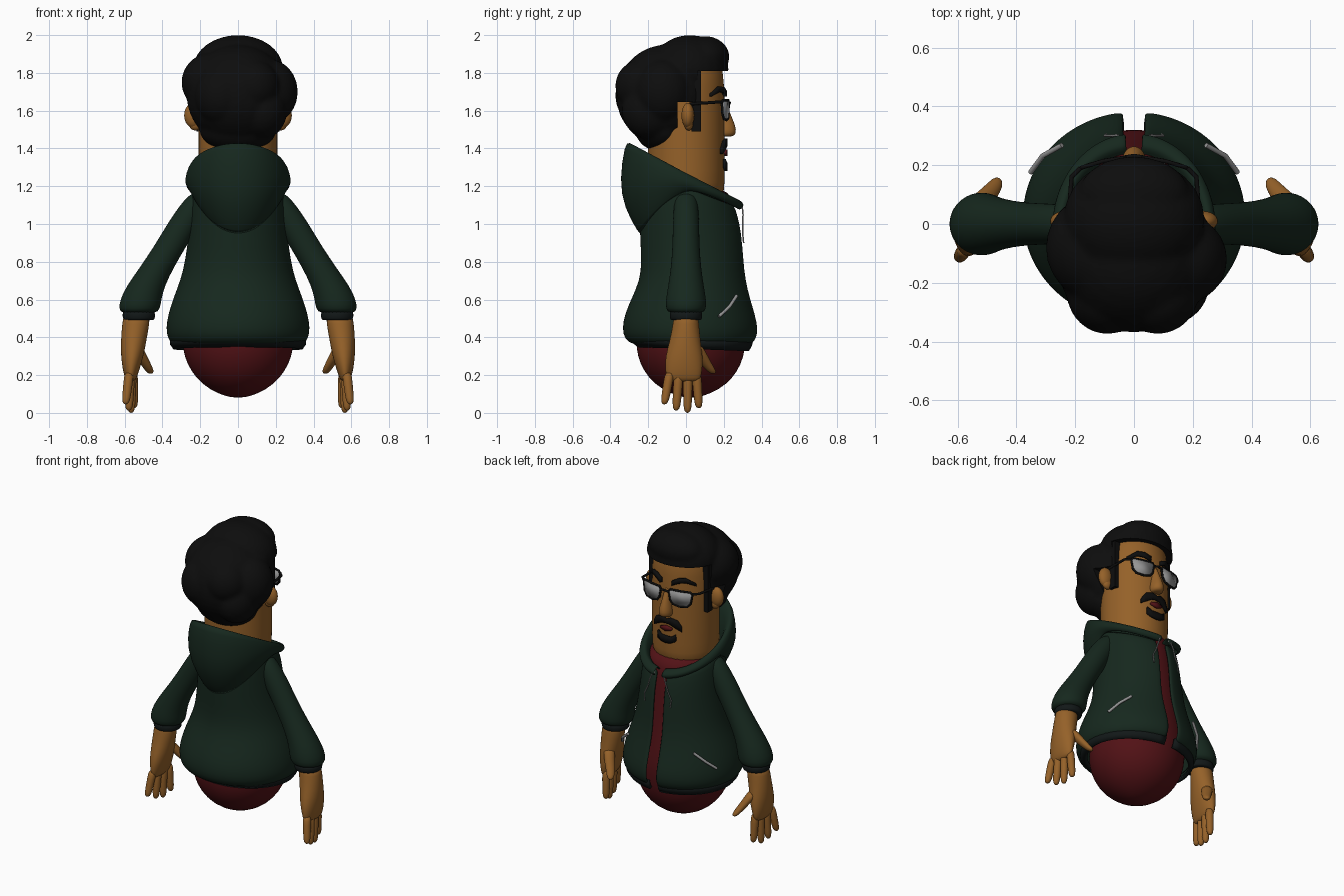
import bpy, bmesh
from math import sin, cos, pi, asin, sqrt

if "Cube" in bpy.data.objects:
    bpy.data.objects.remove(bpy.data.objects["Cube"])

def mat(name, rgb):
    m = bpy.data.materials.new(name)
    m.diffuse_color = (*rgb, 1)
    m.use_nodes = True
    m.node_tree.nodes["Principled BSDF"].inputs["Base Color"].default_value = m.diffuse_color
    return m

SKIN = mat("skin", (.30, .12, .022))
RED = mat("shirt_red", (.085, .006, .008))
GREEN = mat("jacket_green", (.008, .021, .013))
BLACK = mat("hair_black", (.004, .004, .004))
TRIM = mat("trim_dark", (.006, .009, .009))
GREY = mat("pale_grey", (.3, .3, .3))

def finish(name, bm, material, subsurf=0, thick=0):
    bmesh.ops.recalc_face_normals(bm, faces=bm.faces[:])
    me = bpy.data.meshes.new(name)
    bm.to_mesh(me)
    bm.free()
    for p in me.polygons:
        p.use_smooth = True
    me.materials.append(material)
    ob = bpy.data.objects.new(name, me)
    bpy.context.collection.objects.link(ob)
    if thick:
        s = ob.modifiers.new("thickness", 'SOLIDIFY')
        s.thickness, s.offset = thick, 0
    if subsurf:
        ob.modifiers.new("smooth", 'SUBSURF').levels = subsurf
        ob.modifiers["smooth"].render_levels = subsurf
    return ob

def sheet(name, rows, material, closed=False, **kw):
    """Skin a grid of points; closed rows become a capped tube."""
    bm = bmesh.new()
    vs = [[bm.verts.new(p) for p in r] for r in rows]
    n = len(vs[0])
    for a, b in zip(vs, vs[1:]):
        for i in range(n if closed else n - 1):
            j = (i + 1) % n
            bm.faces.new((a[i], a[j], b[j], b[i]))
    if closed:
        bm.faces.new(vs[0])
        bm.faces.new(vs[-1])
    return finish(name, bm, material, **kw)

def loft(name, rings, material, n=24, subsurf=1):
    """Rings are (cx, cy, z, rx, ry)."""
    rows = [[(x + rx * cos(2 * pi * i / n), y + ry * sin(2 * pi * i / n), z)
             for i in range(n)] for x, y, z, rx, ry in rings]
    return sheet(name, rows, material, closed=True, subsurf=subsurf)

def cord(name, pts, r, material, closed=False):
    cu = bpy.data.curves.new(name, 'CURVE')
    cu.dimensions, cu.bevel_depth, cu.bevel_resolution = '3D', r, 2
    cu.use_fill_caps = True
    sp = cu.splines.new('POLY')
    sp.points.add(len(pts) - 1)
    for p, c in zip(sp.points, pts):
        p.co = (*c, 1)
    sp.use_cyclic_u = closed
    cu.materials.append(material)
    ob = bpy.data.objects.new(name, cu)
    bpy.context.collection.objects.link(ob)

def ellipsoids(name, blobs, material):
    bm = bmesh.new()
    for x, y, z, rx, ry, rz in blobs:
        vs = bmesh.ops.create_uvsphere(bm, u_segments=24, v_segments=16, radius=1)['verts']
        for v in vs:
            v.co = (x + v.co.x * rx, y + v.co.y * ry, z + v.co.z * rz)
    return finish(name, bm, material)

def box(name, lo, hi, material):
    bm = bmesh.new()
    for v in bmesh.ops.create_cube(bm, size=1)['verts']:
        v.co = [a + (c + .5) * (b - a) for a, b, c in zip(lo, hi, v.co)]
    ob = finish(name, bm, material)
    for p in ob.data.polygons:
        p.use_smooth = False
    return ob

def face_patch(name, cols, material, off=.006):
    """Strip wrapped on the face; columns are (x, z low, z high)."""
    rows = [[(x, sqrt(.205 ** 2 - x * x) + off, z) for x, z in
             ((x, lo), (x, (lo + hi) / 2), (x, hi))] for x, lo, hi in cols]
    return sheet(name, rows, material, thick=.02)

# Shirt body
shirt = [(.08, .03, 0, .05), (.10, .105, -.08, .13), (.15, .19, -.165, .215), (.22, .25, -.225, .275),
         (.3, .287, -.258, .308), (.38, .297, -.268, .318), (.5, .295, -.25, .328), (.7, .25, -.2, .288),
         (1.0, .225, -.2, .265), (1.13, .222, -.2, .24), (1.2, .214, -.2, .217)]
loft("shirt", [(0, (b + f) / 2, z, rx, (f - b) / 2) for z, rx, b, f in shirt], RED, 32)

# Jacket, open at the front, with hem band
def open_ring(z, rx, yb, yf, tilt=0, gap=.035, n=48):
    t0 = asin(gap / rx)
    pts = []
    for i in range(n + 1):
        t = t0 + (2 * pi - 2 * t0) * i / n
        y = (yb + yf) / 2 + (yf - yb) / 2 * cos(t)
        pts.append((rx * sin(t), y, z - tilt * y))
    return pts

jacket = [(.37, .34, -.28, .345), (.40, .365, -.32, .37), (.45, .372, -.328, .376), (.52, .36, -.315, .36),
          (.6, .335, -.28, .335), (.7, .295, -.235, .31), (.8, .27, -.225, .30), (.95, .25, -.235, .29),
          (1.08, .245, -.235, .27, .15), (1.2, .23, -.22, .25, .4)]
sheet("jacket", [open_ring(*r) for r in jacket], GREEN, thick=.02, subsurf=1)
sheet("jacket_hem", [open_ring(*r) for r in ((.345, .335, -.25, .325, .04), (.365, .35, -.27, .34, .03),
                                             (.39, .352, -.3, .35))], TRIM, thick=.02)

# Hood lying on the shoulders
def hood_row(k, n=48):
    pts = []
    for i in range(n + 1):
        a = (-1 + 2 * i / n) * (pi - .1)
        s, c = sin(a), cos(a)
        base = .945 + .23 * (1 - c ** 1.6) if c > 0 else 1.175 - .1 * (-c) ** 1.5
        ry = -.02 - .30 * c
        rim = 1.27 - .5 * ry
        pts.append([(.245 * s, .02 - .262 * c, base),
                    (.272 * s, -.01 - .315 * c, base + .3 * (rim - base)),
                    (.275 * s, -.022 - .325 * c, base + .6 * (rim - base)),
                    (.265 * s, ry, rim - .008),
                    (.25 * s, -.02 - .282 * c, rim),
                    (.232 * s, -.01 - .25 * c, rim - .03),
                    (.205 * s, .01 - .21 * c, 1.14 - .15 * ry)][k])
    return pts

sheet("hood", [hood_row(k) for k in range(7)], GREEN, thick=.012, subsurf=1)

# Head, nose and mouth
loft("head", [(0, .002, z, r, r * .975) for z, r in ((1.12, .19), (1.18, .207), (1.25, .209), (1.5, .21),
                                                    (1.75, .208), (1.88, .19), (1.93, .1))], SKIN, 32)
loft("nose", [(0, .205, 1.462, .02, .03), (0, .212, 1.468, .042, .05), (0, .212, 1.50, .044, .056),
              (0, .205, 1.54, .034, .05), (0, .2, 1.6, .022, .028), (0, .195, 1.65, .016, .014)], SKIN, 16)
face_patch("mouth", [(-.04, 1.372, 1.385), (0, 1.36, 1.395), (.04, 1.372, 1.385)], RED)

# Facial hair
face_patch("moustache", [(-.1, 1.37, 1.40), (-.075, 1.385, 1.44), (-.03, 1.41, 1.452), (0, 1.415, 1.44),
                         (.03, 1.41, 1.452), (.075, 1.385, 1.44), (.1, 1.37, 1.40)], BLACK)
face_patch("chin_beard", [(-.065, 1.30, 1.345), (-.035, 1.285, 1.325), (0, 1.28, 1.325),
                          (.035, 1.285, 1.325), (.065, 1.30, 1.345)], BLACK)

# Hair mass fused from lumps, then trimmed around the face
hair = ellipsoids("hair", [(0, -.1, 1.68, .272, .27, .27), (0, .02, 1.82, .24, .205, .18),
                           (0, .1, 1.885, .19, .13, .11), (.17, -.12, 1.7, .147, .15, .17),
                           (-.13, -.08, 1.75, .17, .18, .16), (.13, -.19, 1.6, .13, .15, .15),
                           (-.09, -.23, 1.68, .14, .145, .16), (.08, -.235, 1.73, .14, .14, .14),
                           (0, -.12, 1.5, .205, .15, .12)], BLACK)
rm = hair.modifiers.new("fuse", 'REMESH')
rm.mode, rm.voxel_size, rm.use_smooth_shade = 'VOXEL', .014, True
sm = hair.modifiers.new("soften", 'SMOOTH')
sm.iterations = 4
for name, lo, hi in (("forehead_cutter", (-.5, .06, 1.2), (.5, .5, 1.81)),
                     ("ear_cutter", (-.5, -.045, 1.2), (.5, .45, 1.645))):
    cutter = box(name, lo, hi, BLACK)
    cutter.hide_render = True
    cutter.hide_set(True)
    b = hair.modifiers.new(name, 'BOOLEAN')
    b.operation, b.object, b.solver = 'DIFFERENCE', cutter, 'EXACT'

# Paired parts
for s, side in ((1, "right"), (-1, "left")):
    # Sleeve and cuff
    loft(side + "_sleeve", [(s * x, y, z, rx, ry) for x, y, z, rx, ry in (
        (.19, 0, 1.17, .03, .03), (.2, 0, 1.155, .06, .055), (.235, 0, 1.09, .08, .066),
        (.29, 0, 1.0, .085, .07), (.36, 0, .88, .086, .072), (.43, 0, .77, .09, .08),
        (.49, 0, .67, .102, .095), (.515, 0, .6, .11, .108), (.522, 0, .55, .11, .108),
        (.525, 0, .525, .092, .09))], GREEN)
    loft(side + "_cuff", [(s * .525, 0, z, r, r) for z, r in ((.49, .07), (.492, .083), (.51, .087),
                                                             (.535, .087), (.54, .07))], TRIM)
    # Palm, fingers and thumb
    loft(side + "_palm", [(s * x, y, z, rx, ry) for x, y, z, rx, ry in (
        (.535, 0, .53, .07, .065), (.54, 0, .48, .073, .068), (.553, -.005, .38, .068, .082),
        (.56, -.01, .3, .06, .1), (.566, -.012, .23, .045, .1), (.568, -.012, .18, .03, .09),
        (.568, -.012, .165, .015, .07))], SKIN)
    for k, (x0, y0, x1, y1, z1) in enumerate(((.575, -.085, .595, -.115, .045), (.57, -.038, .578, -.052, .012),
                                              (.562, .01, .566, .008, .0), (.556, .055, .55, .068, .025))):
        rings = []
        for f, r in ((0, .026), (.3, .026), (.7, .024), (.9, .021), (.97, .014), (1, .006)):
            rings.append((s * (x0 + (x1 - x0) * f), y0 + (y1 - y0) * f, .22 + (z1 - .22) * f, r, r))
        loft(f"{side}_finger_{k + 1}", rings, SKIN, 12)
    loft(side + "_thumb", [(s * x, y, z, r, r * 1.1) for x, y, z, r in (
        (.545, .04, .37, .035), (.525, .07, .32, .035), (.495, .1, .27, .03), (.475, .125, .235, .026),
        (.465, .14, .215, .02), (.463, .143, .207, .008))], SKIN, 12)
    # Ear, sideburn and eyebrow
    ellipsoids(side + "_ear", [(s * .235, .01, 1.575, .05, .034, .066), (s * .225, .014, 1.53, .035, .024, .035)], SKIN)
    box(side + "_sideburn", (s * .2 - .02, .03, 1.49), (s * .2 + .02, .08, 1.83), BLACK)
    face_patch(side + "_eyebrow", [(s * .04, 1.675, 1.705), (s * .08, 1.695, 1.725),
                                   (s * .12, 1.70, 1.728), (s * .165, 1.675, 1.69)], BLACK)
    # Glasses
    rim = [(s * x, .226 - 1.1 * x * x, z) for x, z in ((.03, 1.64), (.04, 1.655), (.105, 1.655), (.17, 1.655),
           (.182, 1.64), (.172, 1.58), (.15, 1.555), (.1, 1.55), (.058, 1.56), (.04, 1.585))]
    cord(side + "_glasses_rim", rim, .007, BLACK, True)
    bm = bmesh.new()
    bm.faces.new([bm.verts.new(p) for p in rim])
    finish(side + "_lens", bm, GREY, thick=.006)
    cord(side + "_glasses_arm", [(s * .182, .19, 1.645), (s * .212, .16, 1.645), (s * .222, .02, 1.635)], .008, BLACK)
    # Pocket slit and drawstring
    cord(side + "_pocket_slit", [(s * .352, .175, .51), (s * .31, .232, .565), (s * .245, .268, .62)], .009, GREY)
    ellipsoids(side + "_eyelet", [(s * .04, .292, 1.1, .012, .01, .012)], GREY)
    cord(side + "_drawstring", [(s * .04, .297, 1.1), (s * .06, .302, 1.05), (s * .075, .3, 1.0),
                                (s * .1, .3, .95), (s * .095, .305, .9)], .004, GREY)
cord("glasses_bridge", [(-.035, .226, 1.635), (0, .232, 1.642), (.035, .226, 1.635)], .007, BLACK)
